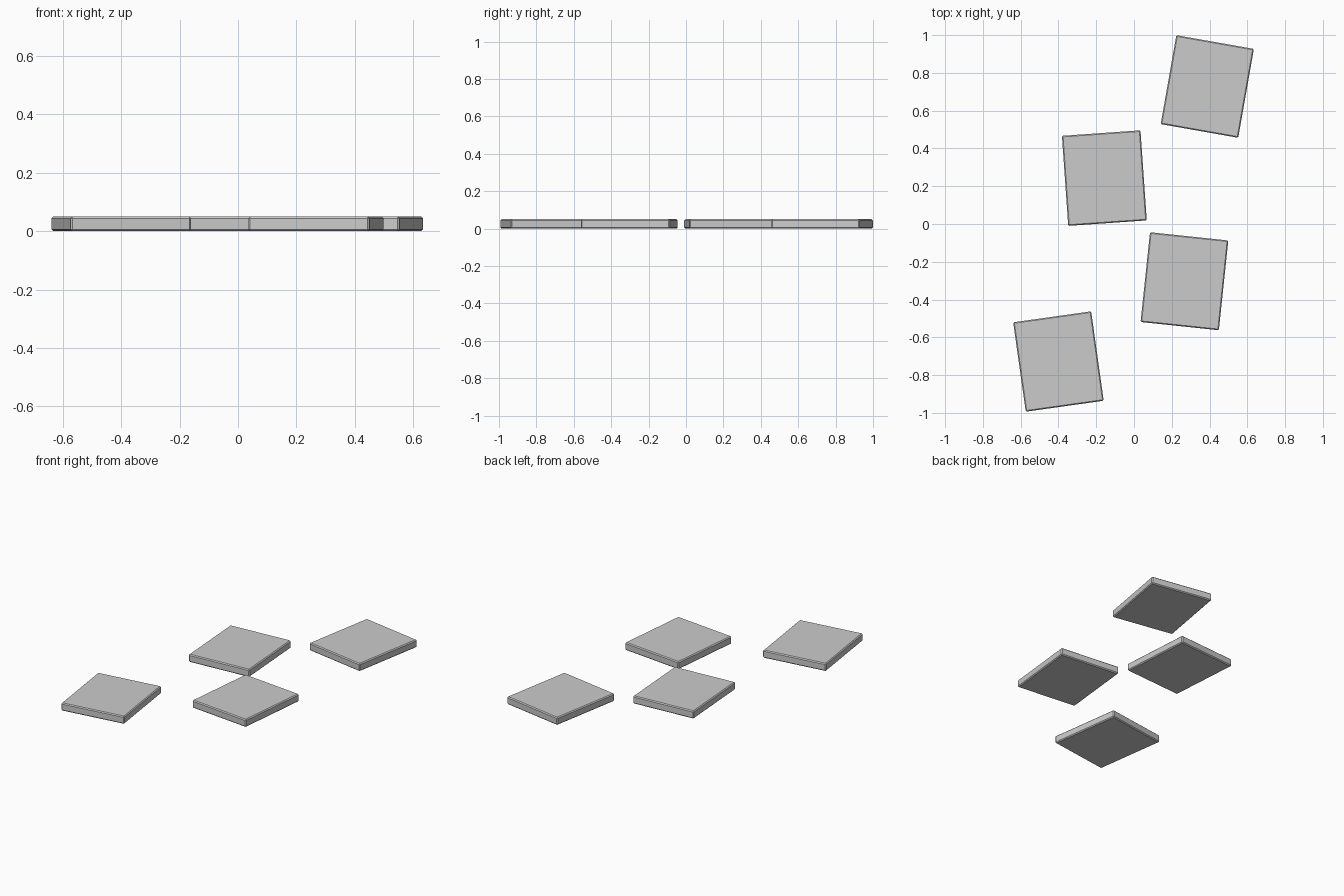
import bpy
from math import radians

if "Cube" in bpy.data.objects:
    bpy.data.objects.remove(bpy.data.objects["Cube"])

WIDTH, DEPTH, HEIGHT = 0.417, 0.478, 0.05


def paving_slab(name, x, y, angle):
    # Thin rectangular slab with narrow chamfered edges, resting on the ground
    bpy.ops.mesh.primitive_cube_add(size=1, location=(x, y, HEIGHT / 2))
    slab = bpy.context.object
    slab.name = name
    slab.scale = (WIDTH, DEPTH, HEIGHT)
    bpy.ops.object.transform_apply(location=False, rotation=False, scale=True)
    slab.rotation_euler.z = radians(angle)
    bevel = slab.modifiers.new("edge_chamfer", 'BEVEL')
    bevel.width = 0.006
    bevel.segments = 1
    return slab


# Winding path of stepping slabs, front to back: x, y, turn in degrees
path = [(-0.400, -0.728, 8), (0.267, -0.303, -6),
        (-0.157, 0.243, 4), (0.388, 0.728, -10)]
for i, (x, y, angle) in enumerate(path, 1):
    paving_slab(f"stepping_slab_{i}", x, y, angle)
